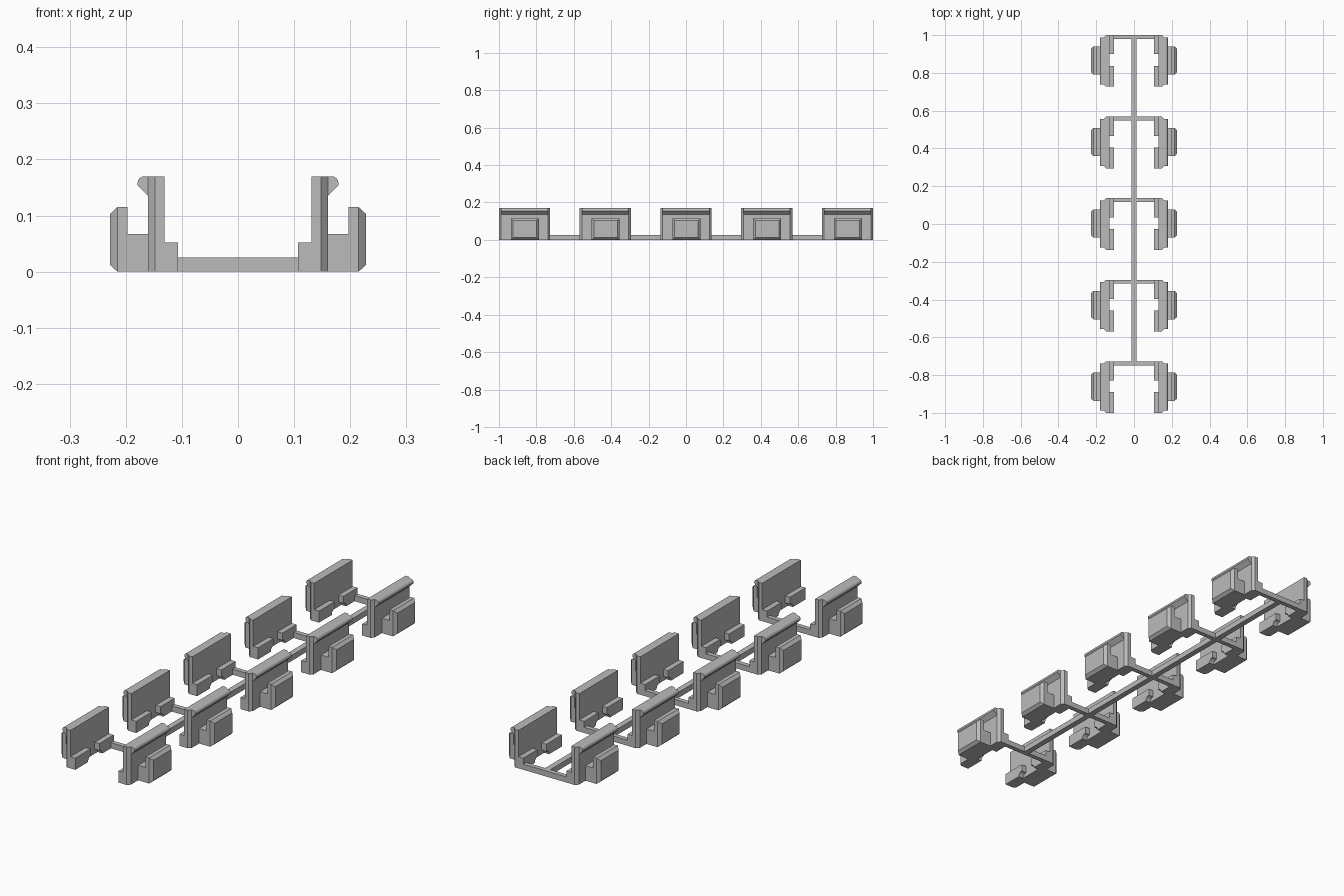
import bpy
import bmesh
import math

cube = bpy.data.objects.get("Cube")
if cube:
    bpy.data.objects.remove(cube, do_unlink=True)

grey = bpy.data.materials.new("plain_grey")
grey.use_nodes = True
grey.diffuse_color = (0.5, 0.5, 0.5, 1)
grey.node_tree.nodes["Principled BSDF"].inputs["Base Color"].default_value = (0.5, 0.5, 0.5, 1)

LENGTH = 0.273   # one clip along y
PITCH = 0.4317   # distance between clips
BAR_H = 0.025


def finish(name, bm):
    bmesh.ops.recalc_face_normals(bm, faces=bm.faces)
    mesh = bpy.data.meshes.new(name)
    bm.to_mesh(mesh)
    bm.free()
    mesh.materials.append(grey)
    obj = bpy.data.objects.new(name, mesh)
    bpy.context.collection.objects.link(obj)
    return obj


def prism(name, points, place, offset):
    """Extrude a flat outline; place maps its 2D points into space."""
    bm = bmesh.new()
    face = bm.faces.new([bm.verts.new(place(a, b)) for a, b in points])
    new = bmesh.ops.extrude_face_region(bm, geom=[face])["geom"]
    bmesh.ops.translate(bm, vec=offset, verts=[v for v in new if isinstance(v, bmesh.types.BMVert)])
    return finish(name, bm)


def box(name, x0, x1, y0, y1, z0, z1):
    return prism(name, [(x0, y0), (x1, y0), (x1, y1), (x0, y1)],
                 lambda a, b: (a, b, z0), (0, 0, z1 - z0))


def plate(name, side, y0, y1):
    """Outer plate with a bevelled rim on its outward face."""
    bm = bmesh.new()
    rings = []
    for x, inset in ((0.197, 0), (0.215, 0), (0.228, 0.012)):
        a, b, lo, hi = y0 + inset, y1 - inset, inset, 0.115 - inset
        rings.append([bm.verts.new((side * x, y, z))
                      for y, z in ((a, lo), (b, lo), (b, hi), (a, hi))])
    for r, s in zip(rings, rings[1:]):
        for i in range(4):
            j = (i + 1) % 4
            bm.faces.new((r[i], r[j], s[j], s[i]))
    bm.faces.new(rings[0])
    bm.faces.new(rings[-1])
    return finish(name, bm)


def clip_side(tag, side, y0):
    y1 = y0 + LENGTH
    c = 0.012
    # upright wall with chamfered outer corners
    wall = [(0.131, y0), (0.148, y0), (0.16, y0 + c), (0.16, y1 - c), (0.148, y1), (0.131, y1)]
    prism(f"wall_{tag}", wall, lambda a, b: (side * a, b, 0), (0, 0, 0.17))

    # rounded catch along the top of the wall
    catch = [(0.159, 0.17), (0.159, 0.134), (0.179, 0.154)]
    catch += [(0.167 + 0.012 * math.cos(t), 0.158 + 0.012 * math.sin(t))
              for t in (math.radians(22.5 * i) for i in range(5))]
    prism(f"catch_{tag}", catch, lambda a, b: (side * a, y0 + c, b), (0, LENGTH - 2 * c, 0))

    # inner feet, rounded away at the bottom of the gap between them
    curve = [(0.02 * (1 - math.cos(t)), 0.02 * math.sin(t))
             for t in (math.radians(18 * i) for i in range(6))]
    for name, end, gap, way in (("front_foot", y0, y0 + 0.11, 1), ("back_foot", y1, y0 + 0.172, -1)):
        outline = [(end, 0)] + [(gap - way * (0.02 - d), h) for d, h in curve]
        outline += [(gap, 0.052), (end, 0.052)]
        prism(f"{name}_{tag}", outline, lambda a, b: (side * 0.107, a, b), (side * 0.025, 0, 0))

    # outer stepped block
    b0, b1 = y0 + 0.064, y0 + 0.214
    box(f"block_neck_{tag}", side * 0.159, side * 0.198, b0, b1, 0, 0.067)
    plate(f"outer_plate_{tag}", side, b0, b1)


# five clips, each with a crossbar at its back end
for i in range(5):
    start = -1 + i * PITCH
    back = start + LENGTH
    for label, side in (("left", 1), ("right", -1)):
        clip_side(f"{label}_{i + 1}", side, start)
    box(f"crossbar_{i + 1}", -0.108, 0.108, back - 0.021, back, 0, BAR_H)

# spine joining the crossbars
box("spine", -0.013, 0.013, -1 + LENGTH - 0.01, 0.99, 0, BAR_H)
